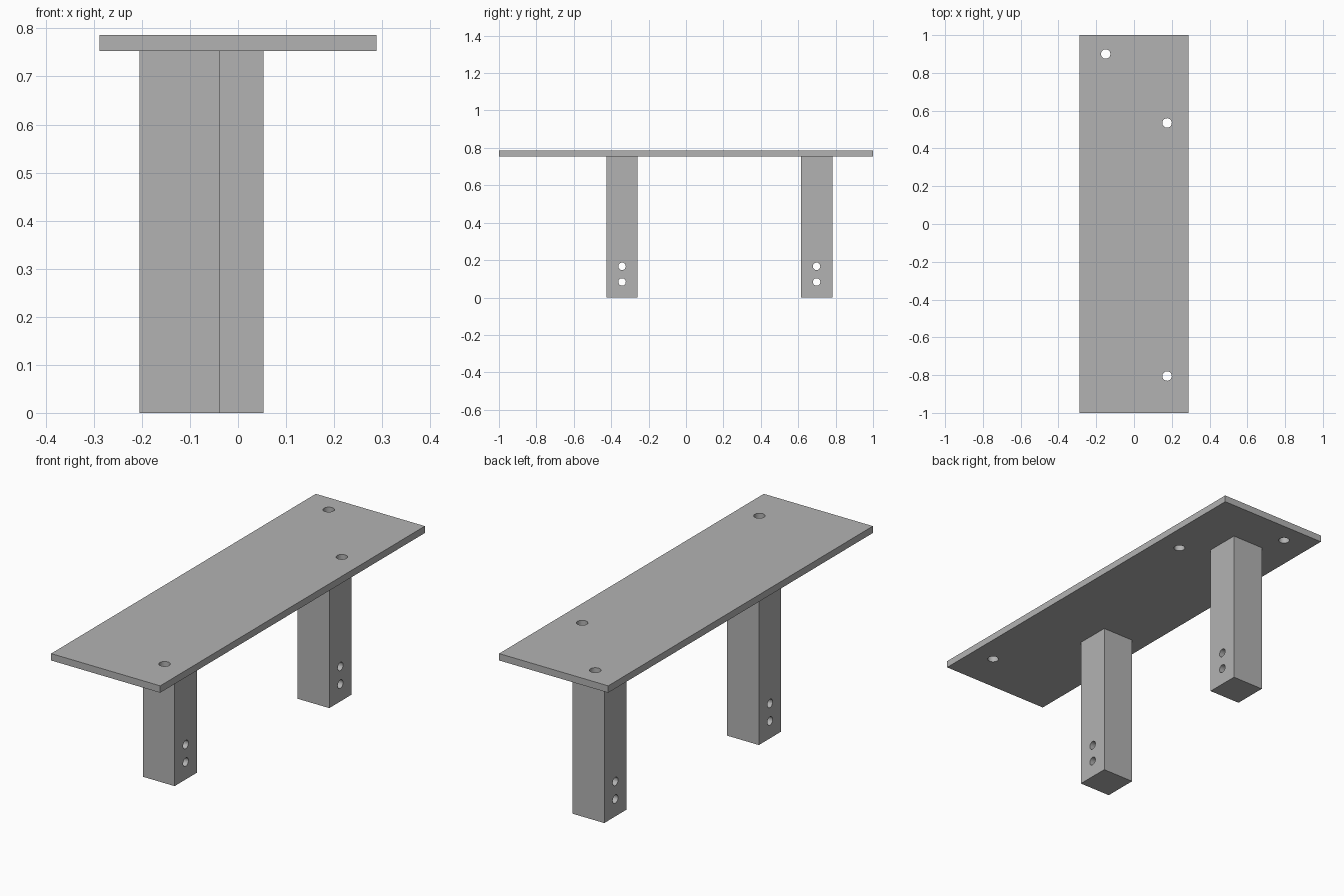
import bpy
from math import pi

cube = bpy.data.objects.get("Cube")
if cube:
    bpy.data.objects.remove(cube, do_unlink=True)

grey = bpy.data.materials.new("plain grey")
grey.use_nodes = True
grey.diffuse_color = (0.45, 0.45, 0.45, 1)
grey.node_tree.nodes["Principled BSDF"].inputs["Base Color"].default_value = (0.45, 0.45, 0.45, 1)

TOP, UNDERSIDE = 0.786, 0.753
LEG = 0.168


def box(name, center, size):
    bpy.ops.mesh.primitive_cube_add(size=1, location=center)
    ob = bpy.context.object
    ob.name = name
    ob.scale = size
    bpy.ops.object.transform_apply(location=False, rotation=False, scale=True)
    ob.data.materials.append(grey)
    return ob


def drill(ob, center, radius, depth, rotation=(0, 0, 0)):
    """Cut a round through hole, then smooth its wall."""
    bpy.ops.mesh.primitive_cylinder_add(vertices=32, radius=radius, depth=depth,
                                        location=center, rotation=rotation)
    cutter = bpy.context.object
    cutter.data.materials.append(grey)
    cutter.hide_render = True
    mod = ob.modifiers.new("hole", "BOOLEAN")
    mod.operation = "DIFFERENCE"
    mod.solver = "EXACT"
    mod.object = cutter
    bpy.ops.object.select_all(action="DESELECT")
    bpy.context.view_layer.objects.active = ob
    ob.select_set(True)
    bpy.ops.object.modifier_apply(modifier=mod.name)
    bpy.data.objects.remove(cutter, do_unlink=True)
    bpy.ops.object.shade_smooth_by_angle()


# Flat plank with three vertical holes
plank = box("plank", (0, 0, (TOP + UNDERSIDE) / 2), (0.577, 2, TOP - UNDERSIDE))
for x, y in ((-0.15, 0.9), (0.175, 0.535), (0.175, -0.805)):
    drill(plank, (x, y, TOP), 0.025, 0.2)

# Square legs, each with two cross holes near the foot
for name, x, y in (("front_leg", -0.121, -0.342), ("back_leg", -0.031, 0.698)):
    leg = box(name, (x, y, UNDERSIDE / 2), (LEG, LEG, UNDERSIDE))
    for z in (0.083, 0.167):
        drill(leg, (x, y, z), 0.02, LEG * 2, (0, pi / 2, 0))
